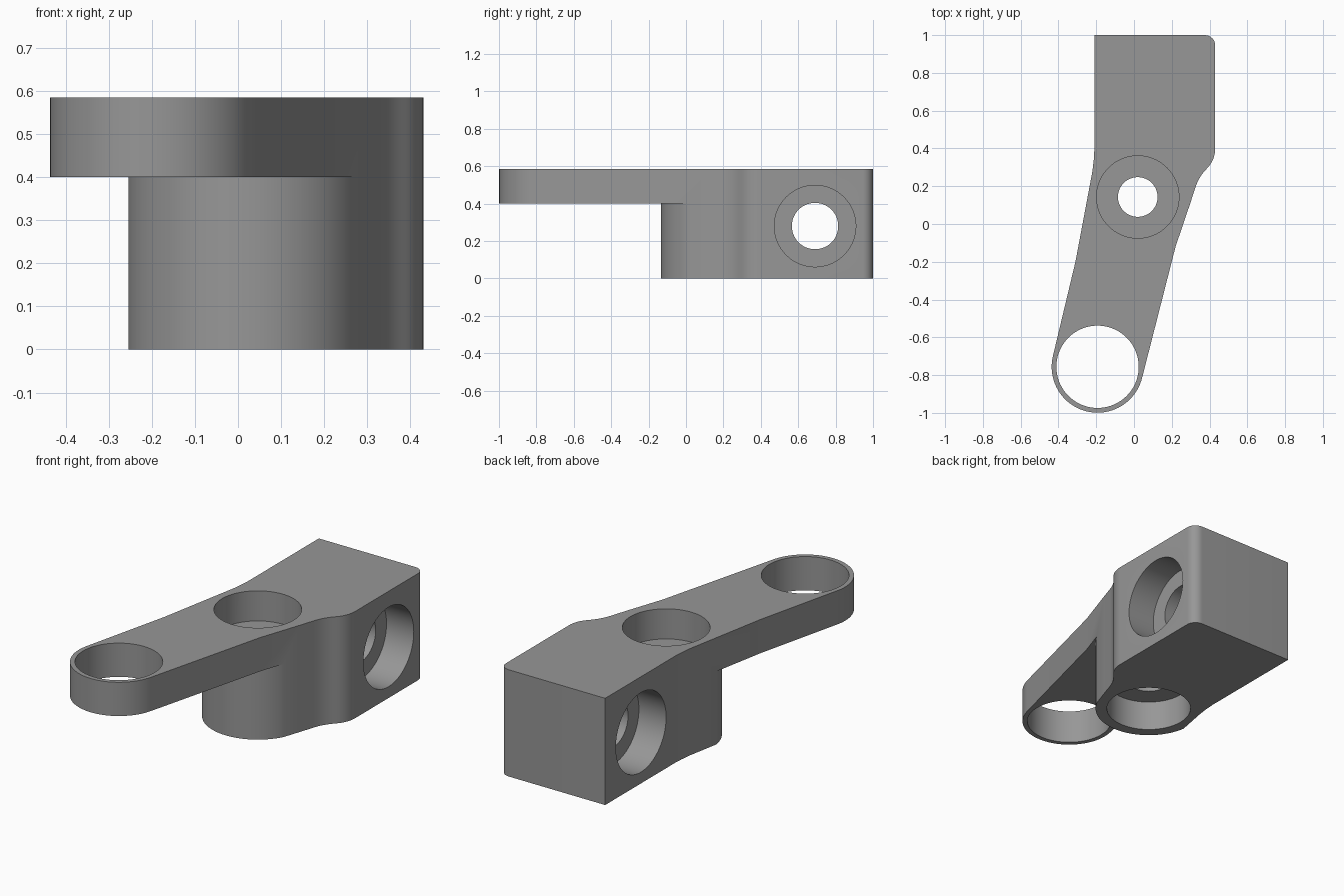
import bpy, bmesh, math
from mathutils import Matrix, Vector

if "Cube" in bpy.data.objects:
    bpy.data.objects.remove(bpy.data.objects["Cube"])

TOP, ARM_Z = 0.585, 0.40
PIVOT = (0.02, 0.143)      # vertical bearing seat
RING = (-0.193, -0.756)    # hole at the end of the arm
SIDE = (0.69, 0.28)        # y, z of the sideways bearing seat
SEAT_R, SEAT_D = 0.218, 0.165


def arc(c, r, a0, a1, n):
    return [(c[0] + r * math.cos(math.radians(a0 + (a1 - a0) * i / n)),
             c[1] + r * math.sin(math.radians(a0 + (a1 - a0) * i / n)))
            for i in range(n + 1)]


def make_object(name, bm):
    bmesh.ops.recalc_face_normals(bm, faces=bm.faces[:])
    me = bpy.data.meshes.new(name)
    bm.to_mesh(me)
    bm.free()
    ob = bpy.data.objects.new(name, me)
    bpy.context.collection.objects.link(ob)
    return ob


def prism(name, pts, z0, z1):
    bm = bmesh.new()
    f = bm.faces.new([bm.verts.new((x, y, z0)) for x, y in pts])
    ext = bmesh.ops.extrude_face_region(bm, geom=[f])
    verts = [v for v in ext["geom"] if isinstance(v, bmesh.types.BMVert)]
    bmesh.ops.translate(bm, verts=verts, vec=(0, 0, z1 - z0))
    return make_object(name, bm)


def cylinder(name, centre, r, depth, along_x=False):
    bm = bmesh.new()
    m = Matrix.Translation(Vector(centre))
    if along_x:
        m = m @ Matrix.Rotation(math.pi / 2, 4, 'Y')
    bmesh.ops.create_cone(bm, cap_ends=True, segments=72, radius1=r,
                          radius2=r, depth=depth, matrix=m)
    return make_object(name, bm)


# Full outline: block, shoulder, tapering arm and rounded arm end
outline = [(-0.21, 1.0), (-0.21, 0.39), (-0.213, 0.34), (-0.22, 0.28), (-0.31, -0.2)]
outline += arc(RING, 0.243, 167, 346, 40)
outline += [(0.22, -0.12), (0.298, 0.11)]
outline += arc((0.563, 0.117), 0.25, 163, 135, 6)
outline += arc((0.28, 0.40), 0.15, -45, 0, 8)[1:]
outline += arc((0.375, 0.945), 0.055, 0, 90, 8)
bracket = prism("bracket", outline, 0, TOP)

# Space under the arm, leaving a round boss around the pivot
relief = [(-0.7, 0.19), (-0.7, -1.2), (0.7, -1.2), (0.7, 0.07)]
relief += arc(PIVOT, 0.277, -15, -190, 44)
cutters = [prism("arm_relief_cutter", relief, -0.2, ARM_Z)]

# Arm end hole, pivot bore with seats above and below
px, py = PIVOT
cutters.append(cylinder("ring_cutter", (*RING, 0.5), SEAT_R, 1.0))
cutters.append(cylinder("pivot_bore_cutter", (px, py, 0.3), 0.105, 1.0))
for z in (0, TOP):
    cutters.append(cylinder("pivot_seat_cutter", (px, py, z), SEAT_R, 2 * SEAT_D))

# Sideways bore with a seat on each side
sy, sz = SIDE
cutters.append(cylinder("side_bore_cutter", (0.1, sy, sz), 0.124, 1.4, True))
for x in (-0.21, 0.43):
    cutters.append(cylinder("side_seat_cutter", (x, sy, sz), SEAT_R, 2 * SEAT_D, True))

for c in cutters:
    mod = bracket.modifiers.new(c.name, 'BOOLEAN')
    mod.operation, mod.solver, mod.object = 'DIFFERENCE', 'EXACT', c

# Apply the cuts and clear the helpers away
bpy.context.view_layer.update()
dg = bpy.context.evaluated_depsgraph_get()
cut_mesh = bpy.data.meshes.new_from_object(bracket.evaluated_get(dg))
bracket.modifiers.clear()
bracket.data = cut_mesh
for c in cutters:
    bpy.data.objects.remove(c)

grey = bpy.data.materials.new("grey")
grey.diffuse_color = (0.31, 0.31, 0.31, 1)
grey.use_nodes = True
grey.node_tree.nodes["Principled BSDF"].inputs["Base Color"].default_value = grey.diffuse_color
cut_mesh.materials.clear()
cut_mesh.materials.append(grey)

bpy.context.view_layer.objects.active = bracket
bracket.select_set(True)
bpy.ops.object.shade_smooth_by_angle(angle=math.radians(30))
